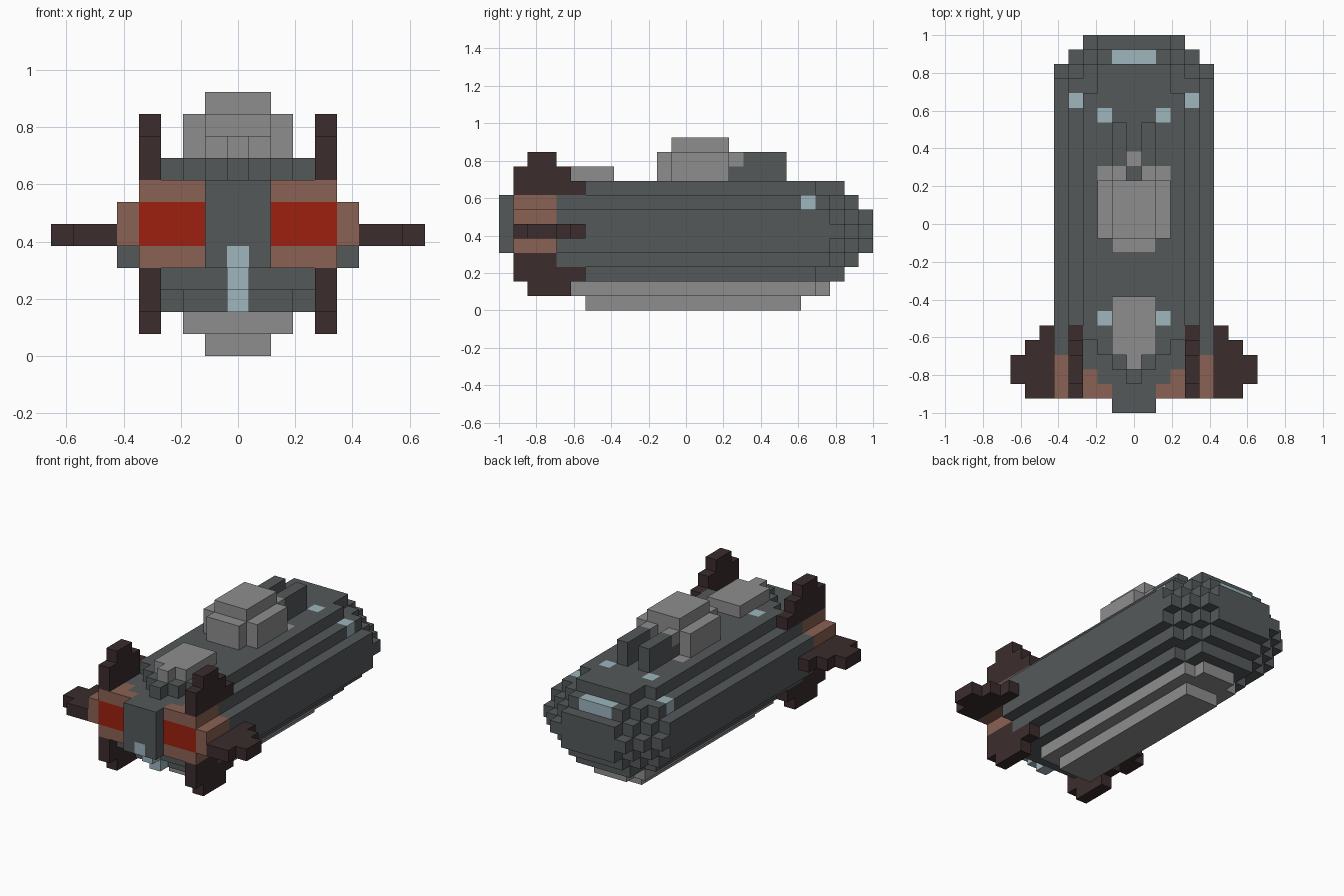
import bpy, bmesh
from mathutils import Vector

if "Cube" in bpy.data.objects:
    bpy.data.objects.remove(bpy.data.objects["Cube"])

V = 2 / 26  # edge of one block


def material(name, rgb):
    lin = [((c / 255 + 0.055) / 1.055) ** 2.4 for c in rgb] + [1]
    m = bpy.data.materials.new(name)
    m.use_nodes = True
    m.diffuse_color = lin
    m.node_tree.nodes["Principled BSDF"].inputs["Base Color"].default_value = lin
    return m


NAMES = ["hull grey", "pale grey", "copper brown", "engine red", "fin brown", "pale glass"]
RGB = [(84, 89, 90), (141, 141, 141), (138, 97, 83), (158, 32, 14), (59, 44, 45), (157, 182, 190)]
MATS = [material(n, c) for n, c in zip(NAMES, RGB)]
GREY, PALE, COPPER, RED, FIN, GLASS = range(6)

parts = {}  # part name -> {block: colour}


def blocks(part, colour, xs, ys, zs):
    """Fill inclusive block ranges, mirrored across x."""
    cells = parts.setdefault(part, {})
    for x in range(xs[0], xs[1] + 1):
        for y in range(ys[0], ys[1] + 1):
            for z in range(zs[0], zs[1] + 1):
                cells[x, y, z] = cells[-x, y, z] = colour


# Hull layers: half width, first row, last row, nose widths, tail widths
LAYERS = {
    2: (3, 2, 23, (0, 2), (2, 2)),
    3: (4, 1, 24, (0, 3, 3), (3, 2)),
    4: (5, 1, 25, (4, 4, 4), (4, 3, 2)),
    5: (5, 1, 25, (), (4, 3)),
    6: (5, 1, 25, (), (4, 3, 2)),
    7: (4, 1, 24, (), (3, 2)),
    8: (3, 2, 23, (0, 1, 2), (2, 2)),
}
for z, (width, first, last, nose, tail) in LAYERS.items():
    for y in range(first, last + 1):
        w = width
        if y - first < len(nose):
            w = nose[y - first]
        elif last - y < len(tail):
            w = tail[len(tail) - 1 - (last - y)]
        blocks("hull", GREY, (0, w), (y, y), (z, z))
blocks("hull", GREY, (0, 1), (0, 0), (4, 7))

# Copper engine housing and red engine faces
hull = parts["hull"]
for (x, y, z) in hull:
    a = abs(x)
    if 1 <= y <= 3 and z in (4, 5, 6, 7) and a > 1:
        if z < 7 or a >= y + 1:
            hull[x, y, z] = COPPER
        if y == 1 and z in (5, 6) and a < 5:
            hull[x, y, z] = RED

# Glass lights and pale patches set flush in the hull
for x, y, z in [(2, 20, 8), (2, 6, 8), (4, 21, 7), (0, 24, 7), (1, 24, 7),
                (0, 0, 4), (0, 1, 3), (0, 2, 2)]:
    blocks("hull", GLASS, (x, x), (y, y), (z, z))
for x, y in [(2, 16), (0, 17)]:
    blocks("hull", PALE, (x, x), (y, y), (8, 8))

# Keel
blocks("keel", PALE, (0, 2), (5, 21), (1, 1))
blocks("keel", PALE, (0, 1), (22, 22), (1, 1))
blocks("keel", PALE, (0, 1), (6, 20), (0, 0))

# Tower with two rear prongs
blocks("tower", PALE, (0, 2), (12, 15), (9, 10))
blocks("tower", PALE, (0, 1), (11, 11), (9, 10))
blocks("tower", PALE, (0, 1), (12, 15), (11, 11))
blocks("tower_prongs", GREY, (1, 1), (16, 19), (9, 10))
blocks("tower_prongs", PALE, (1, 1), (16, 16), (10, 10))

# Raised front hatch
blocks("front_hatch", PALE, (0, 1), (4, 7), (9, 9))
blocks("front_hatch", PALE, (0, 0), (3, 3), (9, 9))

# Fins
for z, ys in [(8, (1, 5)), (9, (1, 4)), (10, (2, 3))]:
    blocks("upper_fins", FIN, (4, 4), ys, (z, z))
for z, ys in [(3, (1, 3)), (2, (1, 5)), (1, (2, 4))]:
    blocks("lower_fins", FIN, (4, 4), ys, (z, z))
for x, ys in [(6, (1, 5)), (7, (1, 4)), (8, (2, 3))]:
    blocks("side_fins", FIN, (x, x), ys, (5, 5))

solid = {c for cells in parts.values() for c in cells}


def build(name, cells):
    """Skin the blocks with their outer faces and merge flat areas."""
    bm = bmesh.new()
    corners = {}

    def vert(p):
        key = tuple(round(2 * c) for c in p)
        if key not in corners:
            corners[key] = bm.verts.new((p.x * V, (p.y - 12.5) * V, (p.z + 0.5) * V))
        return corners[key]

    for cell, colour in cells.items():
        for axis in range(3):
            for sign in (-1, 1):
                n = Vector((0, 0, 0))
                n[axis] = sign
                if tuple(int(c + d) for c, d in zip(cell, n)) in solid:
                    continue
                u = Vector((0, 0, 0))
                u[(axis + 1) % 3] = 0.5
                w = n.cross(u)
                mid = Vector(cell) + n / 2
                f = bm.faces.new([vert(mid + d) for d in (-u - w, u - w, u + w, w - u)])
                f.material_index = colour
    bmesh.ops.dissolve_limit(bm, angle_limit=0.01, verts=bm.verts, edges=bm.edges,
                             delimit={'MATERIAL'})
    mesh = bpy.data.meshes.new(name)
    bm.to_mesh(mesh)
    bm.free()
    for m in MATS:
        mesh.materials.append(m)
    bpy.context.collection.objects.link(bpy.data.objects.new(name, mesh))


for part_name, part_cells in parts.items():
    build(part_name, part_cells)
